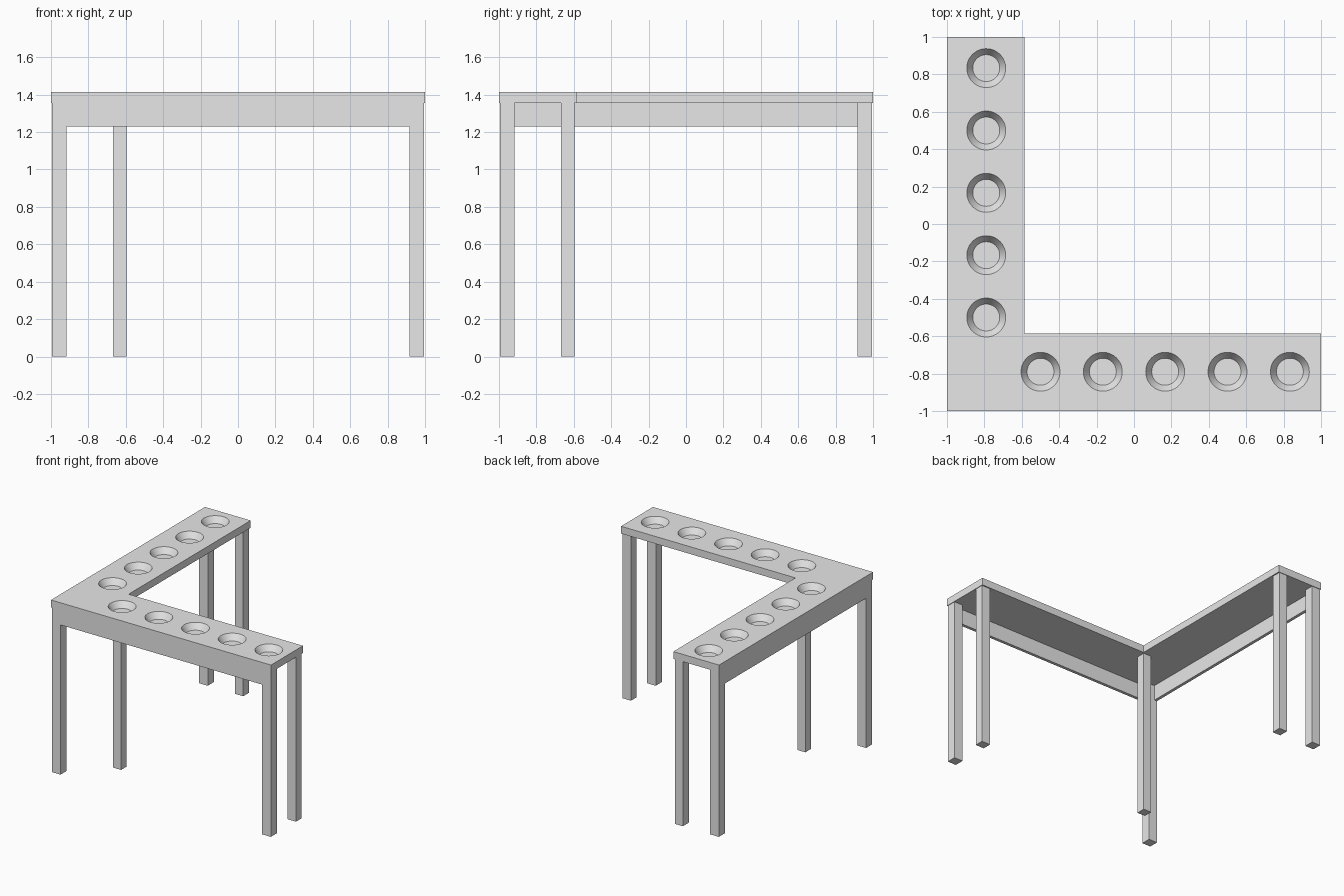
import bpy
import bmesh
import math
from mathutils import Matrix

if "Cube" in bpy.data.objects:
    bpy.data.objects.remove(bpy.data.objects["Cube"], do_unlink=True)

grey = bpy.data.materials.new("light_grey")
grey.use_nodes = True
grey.diffuse_color = (0.8, 0.8, 0.8, 1)
grey.node_tree.nodes["Principled BSDF"].inputs["Base Color"].default_value = (0.8, 0.8, 0.8, 1)

TOP, UNDER, APRON = 1.415, 1.355, 1.23   # heights
OUT, IN = 0.995, 0.917                   # outer and inner faces of end legs
EDGE = -0.585                            # inner edge of the L


def add_object(name, bm):
    mesh = bpy.data.meshes.new(name)
    bmesh.ops.recalc_face_normals(bm, faces=bm.faces)
    bm.to_mesh(mesh)
    bm.free()
    mesh.materials.append(grey)
    obj = bpy.data.objects.new(name, mesh)
    bpy.context.collection.objects.link(obj)
    return obj


def box(name, x, y, z):
    bm = bmesh.new()
    bmesh.ops.create_cube(bm, size=1)
    for v in bm.verts:
        v.co = [r[0] if c < 0 else r[1] for c, r in zip(v.co, (x, y, z))]
    return add_object(name, bm)


# L-shaped tabletop
bm = bmesh.new()
outline = [(-1, -1), (1, -1), (1, EDGE), (EDGE, EDGE), (EDGE, 1), (-1, 1)]
base = bm.faces.new([bm.verts.new((x, y, UNDER)) for x, y in outline])
side = bmesh.ops.extrude_face_region(bm, geom=[base])
for v in side["geom"]:
    if isinstance(v, bmesh.types.BMVert):
        v.co.z = TOP
tabletop = add_object("tabletop", bm)

# Tapered blind recesses, five along each wing
depth, rim, floor, over = 0.05, 0.104, 0.072, 0.02
bm = bmesh.new()
for i in range(5):
    along = -0.5 + i / 3
    for x, y in ((along, -0.79), (-0.79, along)):
        bmesh.ops.create_cone(
            bm, cap_ends=True, segments=48, radius1=floor,
            radius2=rim + (rim - floor) * over / depth, depth=depth + over,
            matrix=Matrix.Translation((x, y, TOP + (over - depth) / 2)))
cutter = add_object("recess_cutter", bm)
cutter.hide_render = True
cut = tabletop.modifiers.new("recesses", "BOOLEAN")
cut.operation = "DIFFERENCE"
cut.solver = "EXACT"
cut.object = cutter
bpy.ops.object.select_all(action="DESELECT")
bpy.context.view_layer.objects.active = tabletop
tabletop.select_set(True)
bpy.ops.object.modifier_apply(modifier=cut.name)
bpy.data.objects.remove(cutter, do_unlink=True)
bpy.ops.object.shade_smooth_by_angle(angle=math.radians(30))

# Six square legs
near, inner, far = (-OUT, -IN), (-0.668, -0.595), (IN, OUT)
for name, x, y in (("outer_corner_leg", near, near),
                   ("inner_corner_leg", inner, inner),
                   ("left_outer_leg", far, near),
                   ("left_inner_leg", far, inner),
                   ("back_outer_leg", near, far),
                   ("back_inner_leg", inner, far)):
    box(name, x, y, (0, UNDER))

# Aprons along the two outer sides
thin = (-OUT, -OUT + 0.025)
box("front_apron", (-IN, IN), thin, (APRON, UNDER))
box("side_apron", thin, (-IN, IN), (APRON, UNDER))
